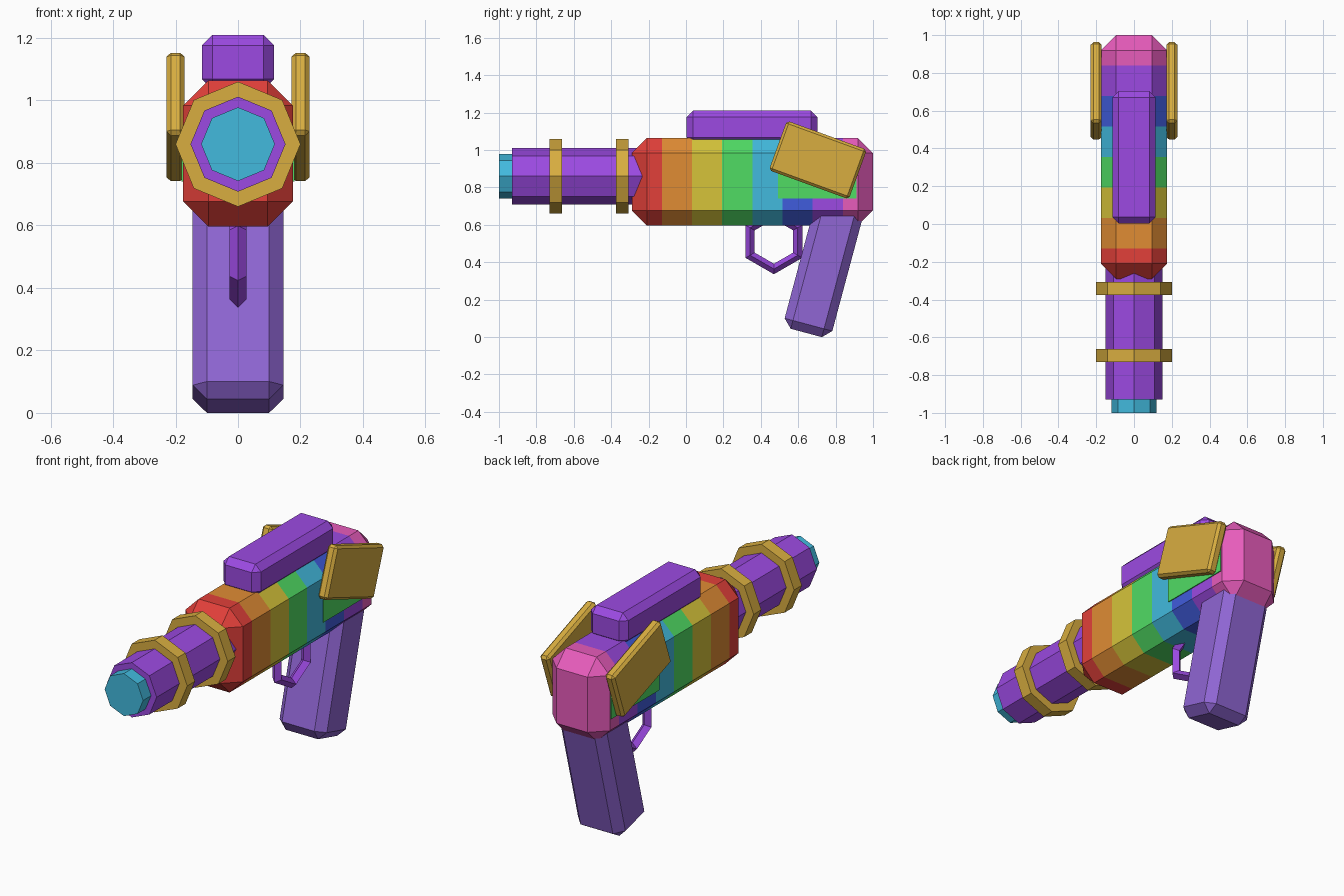
import bpy, bmesh, math
from mathutils import Matrix, Vector

cube = bpy.data.objects.get("Cube")
if cube:
    bpy.data.objects.remove(cube, do_unlink=True)


def material(name, r, g, b):
    lin = [((c / 255 + 0.055) / 1.055) ** 2.4 for c in (r, g, b)] + [1]
    m = bpy.data.materials.new(name)
    m.use_nodes = True
    m.diffuse_color = lin
    m.node_tree.nodes["Principled BSDF"].inputs["Base Color"].default_value = lin
    return m


red = material("red", 226, 64, 58)
orange = material("orange", 224, 140, 52)
yellow = material("yellow", 214, 196, 58)
green = material("green", 80, 220, 100)
cyan = material("cyan", 66, 186, 222)
blue = material("blue", 64, 92, 220)
purple = material("purple", 156, 74, 226)
pink = material("pink", 232, 92, 188)
gold = material("gold", 217, 174, 64)
grip_purple = material("grip purple", 144, 102, 212)


def finish(name, bm, mats):
    bmesh.ops.recalc_face_normals(bm, faces=bm.faces)
    me = bpy.data.meshes.new(name)
    bm.to_mesh(me)
    bm.free()
    for m in mats:
        me.materials.append(m)
    ob = bpy.data.objects.new(name, me)
    bpy.context.collection.objects.link(ob)
    return ob


def chamfered_box(center, size, chamfer=0, tilt=0):
    """Box with chamfered edges, tilted about the x axis (degrees)."""
    bm = bmesh.new()
    bmesh.ops.create_cube(bm, size=1)
    bmesh.ops.scale(bm, vec=size, verts=bm.verts)
    if chamfer:
        bmesh.ops.bevel(bm, geom=bm.edges[:], offset=chamfer, segments=1,
                        affect='EDGES')
    turn = Matrix.Rotation(math.radians(tilt), 4, 'X')
    bmesh.ops.transform(bm, matrix=Matrix.Translation(center) @ turn, verts=bm.verts)
    return bm


def octagon(name, radius, y0, y1, mat):
    """Eight-sided cylinder along the barrel axis, corners up and sideways."""
    bm = bmesh.new()
    place = Matrix.Translation((0, (y0 + y1) / 2, 0.86)) @ Matrix.Rotation(math.pi / 2, 4, 'X')
    bmesh.ops.create_cone(bm, cap_ends=True, segments=8, radius1=radius,
                          radius2=radius, depth=y1 - y0, matrix=place)
    # Put a corner straight up
    top = max(bm.verts, key=lambda v: v.co.z)
    if abs(top.co.x) > 0.01:
        bmesh.ops.rotate(bm, cent=(0, 0, 0.86), verts=bm.verts,
                         matrix=Matrix.Rotation(math.pi / 8, 3, 'Y'))
    return finish(name, bm, [mat])


# Striped body: chamfered box cut into equal bands
front, back = -0.29, 1.0
stripes = [red, orange, yellow, green, cyan, blue, purple, pink]
band = (back - front) / len(stripes)
bm = chamfered_box((0, (front + back) / 2, 0.83), (0.352, back - front, 0.468), 0.081)
for i in range(1, len(stripes)):
    bmesh.ops.bisect_plane(bm, geom=bm.verts[:] + bm.edges[:] + bm.faces[:],
                           plane_co=(0, front + i * band, 0), plane_no=(0, 1, 0))
for f in bm.faces:
    y = f.calc_center_median().y
    f.material_index = max(0, min(len(stripes) - 1, int((y - front) / band)))
finish("striped_body", bm, stripes)

# Barrel, muzzle and rings
octagon("barrel", 0.152, -0.93, -0.1, purple)
octagon("muzzle", 0.118, -1.0, -0.88, cyan)
octagon("front_ring", 0.2, -0.73, -0.662, gold)
octagon("rear_ring", 0.2, -0.375, -0.308, gold)

# Top rail
finish("top_rail", chamfered_box((0, 0.353, 1.122), (0.23, 0.7, 0.176), 0.034), [purple])

# Tilted side plates
for side, name in ((1, "left_plate"), (-1, "right_plate")):
    finish(name, chamfered_box((side * 0.2, 0.705, 0.947), (0.058, 0.455, 0.282),
                               0.014, -20), [gold])

# Block that carries the side plates
finish("plate_mount", chamfered_box((0, 0.702, 0.84), (0.362, 0.42, 0.2)), [green])

# Slanted grip
lean, length = 15, 0.72
axis = Vector((0, math.sin(math.radians(lean)), math.cos(math.radians(lean))))
center = Vector((0, 0.643, 0.022)) + axis * length / 2
finish("grip", chamfered_box(center, (0.29, 0.264, length), 0.046, -lean), [grip_purple])

# Hexagonal trigger guard
bpy.ops.mesh.primitive_torus_add(major_segments=6, minor_segments=4,
                                 major_radius=0.147, minor_radius=0.028,
                                 location=(0, 0.47, 0.511),
                                 rotation=(0, math.pi / 2, 0))
guard = bpy.context.object
guard.name = "trigger_guard"
guard.data.materials.append(purple)
for p in guard.data.polygons:
    p.use_smooth = False
